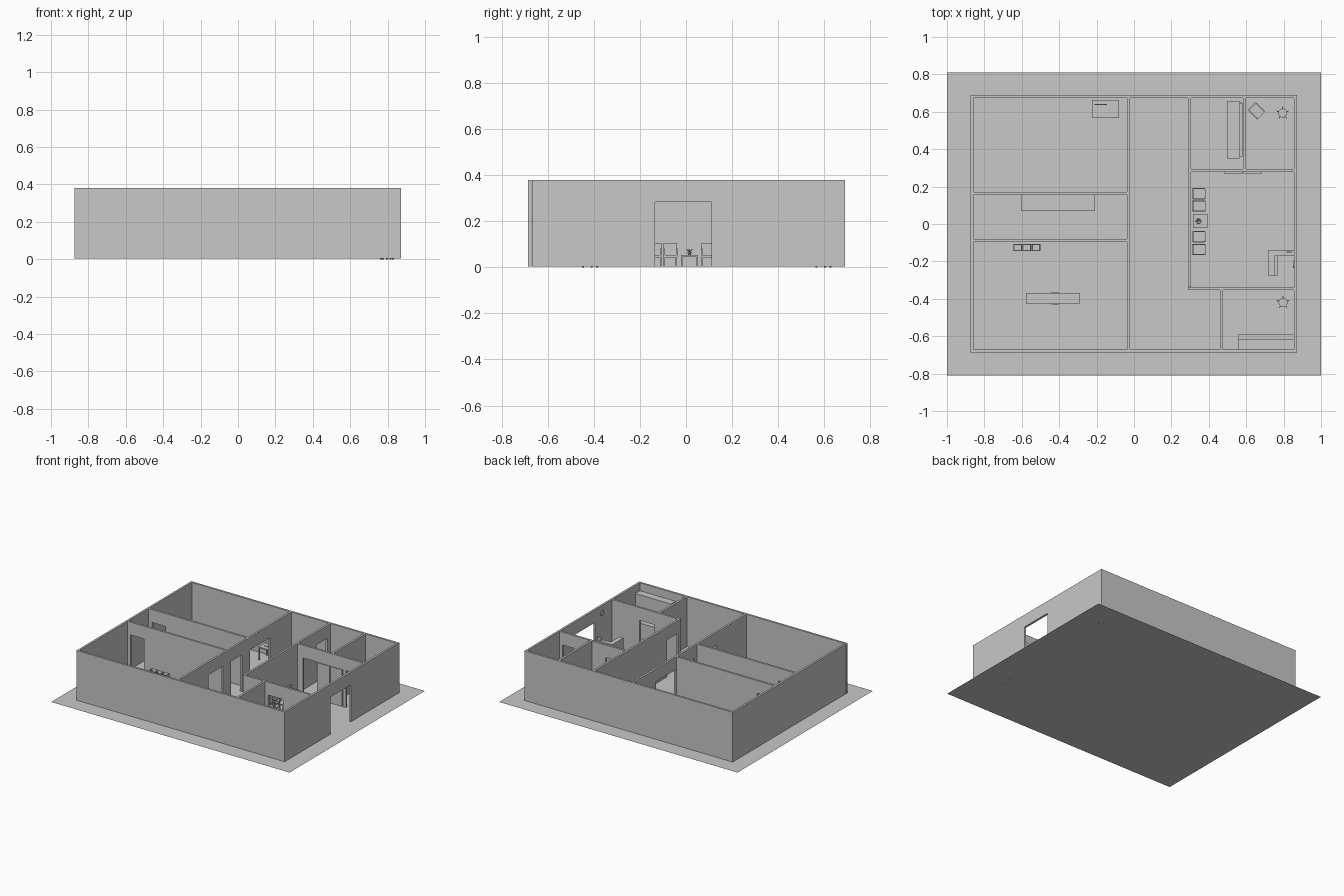
import bpy, bmesh, math
from mathutils import Matrix, Vector

cube = bpy.data.objects.get("Cube")
if cube:
    bpy.data.objects.remove(cube, do_unlink=True)

grey = bpy.data.materials.new("plain_grey")
grey.use_nodes = True
grey.diffuse_color = (0.58, 0.58, 0.58, 1)
grey.node_tree.nodes["Principled BSDF"].inputs["Base Color"].default_value = grey.diffuse_color

FLOOR, TOP, DOOR, T = 0.003, 0.38, 0.283, 0.0155


def box(bm, x0, x1, y0, y1, z0, z1):
    m = Matrix.Translation(((x0 + x1) / 2, (y0 + y1) / 2, (z0 + z1) / 2))
    m = m @ Matrix.Diagonal((x1 - x0, y1 - y0, z1 - z0, 1))
    bmesh.ops.create_cube(bm, size=1, matrix=m)


def cyl(bm, x, y, z0, z1, r, r2=None, n=16):
    bmesh.ops.create_cone(bm, cap_ends=True, segments=n, radius1=r,
                          radius2=r if r2 is None else r2, depth=z1 - z0,
                          matrix=Matrix.Translation((x, y, (z0 + z1) / 2)))


def legs(bm, x0, x1, y0, y1, z1, w=0.006):
    for x in (x0, x1 - w):
        for y in (y0, y1 - w):
            box(bm, x, x + w, y, y + w, FLOOR, z1)


def finish(name, bm, loc=(0, 0, 0), turn=0):
    me = bpy.data.meshes.new(name)
    bm.to_mesh(me)
    bm.free()
    me.materials.append(grey)
    ob = bpy.data.objects.new(name, me)
    ob.location = loc
    ob.rotation_euler.z = turn
    bpy.context.collection.objects.link(ob)
    return ob


def wall(name, along, pos, a, b, doors=()):
    """Straight wall from a to b, with lintels over its door openings."""
    bm = bmesh.new()

    def piece(s, e, z0):
        if along == "x":
            box(bm, s, e, pos - T / 2, pos + T / 2, z0, TOP)
        else:
            box(bm, pos - T / 2, pos + T / 2, s, e, z0, TOP)

    start = a
    for d0, d1 in doors:
        piece(start, d0, FLOOR)
        piece(d0, d1, DOOR)
        start = d1
    piece(start, b, FLOOR)
    finish(name, bm)


# Ground sheet
bm = bmesh.new()
bmesh.ops.create_grid(bm, x_segments=1, y_segments=1, size=1,
                      matrix=Matrix.Translation((0, 0, FLOOR)) @ Matrix.Diagonal((1, 0.81, 1, 1)))
finish("ground", bm)

# Outer walls
wall("front_wall", "x", -0.678, -0.875, 0.872)
wall("back_wall", "x", 0.682, -0.875, 0.872)
wall("left_side_wall", "y", -0.867, -0.67, 0.674)
wall("entrance_wall", "y", 0.864, -0.67, 0.674, [(-0.135, 0.11)])

# Partitions
wall("corridor_wall_west", "y", -0.03, -0.67, 0.674,
     [(-0.32, -0.15), (-0.05, 0.08), (0.175, 0.415)])
wall("corridor_wall_east", "y", 0.297, -0.338, 0.674, [(-0.315, -0.185), (0.505, 0.635)])
wall("west_partition_back", "x", 0.163, -0.86, -0.038, [(-0.83, -0.715)])
wall("west_partition_front", "x", -0.088, -0.86, -0.038, [(-0.835, -0.72)])
wall("east_partition_back", "x", 0.285, 0.305, 0.857, [(0.35, 0.47), (0.71, 0.83)])
wall("east_partition_front", "x", -0.346, 0.29, 0.857, [(0.5, 0.625)])
wall("east_room_divider", "y", 0.591, 0.293, 0.674)
wall("kitchen_side_wall", "y", 0.468, -0.67, -0.354)

# Sliding door leaves parked on the partition
bm = bmesh.new()
for x in (0.48, 0.585):
    box(bm, x, x + 0.1, 0.27, 0.277, FLOOR + 0.004, DOOR)
finish("sliding_doors", bm)

# Waiting chairs, facing +x
def armchair(name, loc, turn=0):
    bm = bmesh.new()
    legs(bm, -0.033, 0.035, -0.029, 0.029, 0.045)
    box(bm, -0.033, 0.035, -0.024, 0.024, 0.042, 0.054)
    box(bm, -0.038, -0.029, -0.029, 0.029, 0.054, 0.105)
    for y in (-0.03, 0.024):
        box(bm, -0.03, 0.03, y, y + 0.006, 0.075, 0.081)
        box(bm, 0.024, 0.03, y, y + 0.006, 0.045, 0.075)
    finish(name, bm, loc, turn)


for i, y in enumerate((0.162, 0.096, -0.068, -0.136)):
    armchair(f"waiting_chair_{i + 1}", (0.348, y, 0))
armchair("office_chair", (0.655, 0.605, 0), math.radians(-45))

# Side table with a plant
bm = bmesh.new()
box(bm, 0.315, 0.393, -0.022, 0.053, 0.047, 0.054)
legs(bm, 0.318, 0.39, -0.019, 0.05, 0.047)
finish("side_table", bm)
bm = bmesh.new()
cyl(bm, 0.345, 0.015, 0.054, 0.066, 0.006, 0.009, 10)
for i in range(6):
    a = i * math.tau / 6
    c, s = math.cos(a), math.sin(a)
    vs = [bm.verts.new(Vector((0.345 + c * r - s * w, 0.015 + s * r + c * w, z)))
          for r, w, z in ((0, 0, 0.065), (0.01, 0.005, 0.075), (0.018, 0, 0.08), (0.01, -0.005, 0.075))]
    bm.faces.new(vs)
finish("plant", bm)

# Swivel stools with five-spoke bases
for name, x, y in (("stool_back", 0.795, 0.593), ("stool_front", 0.797, -0.42)):
    bm = bmesh.new()
    cyl(bm, 0, 0, 0.07, 0.083, 0.024)
    cyl(bm, 0, 0, 0.012, 0.07, 0.004, n=8)
    for i in range(5):
        a = math.radians(90 + 72 * i)
        m = Matrix.Rotation(a, 4, "Z") @ Matrix.Translation((0.018, 0, 0.011))
        bmesh.ops.create_cube(bm, size=1, matrix=m @ Matrix.Diagonal((0.036, 0.005, 0.006, 1)))
        cyl(bm, 0.034 * math.cos(a), 0.034 * math.sin(a), 0, 0.01, 0.004, n=8)
    finish(name, bm, (x, y, 0))

# Reception desk: raised counter, lower worktop, computer
bm = bmesh.new()
box(bm, 0.717, 0.752, -0.275, -0.14, FLOOR, 0.15)
box(bm, 0.752, 0.857, -0.17, -0.14, FLOOR, 0.15)
box(bm, 0.752, 0.77, -0.275, -0.17, 0.1, 0.108)
finish("reception_desk", bm)
bm = bmesh.new()
box(bm, 0.815, 0.845, -0.162, -0.15, 0.15, 0.153)
box(bm, 0.815, 0.845, -0.152, -0.148, 0.153, 0.175)
finish("desk_screen", bm)
bm = bmesh.new()
cyl(bm, 0, 0, -0.003, 0.003, 0.02, n=20)
bmesh.ops.rotate(bm, verts=bm.verts, matrix=Matrix.Rotation(math.pi / 2, 3, "Y"))
finish("wall_clock", bm, (0.853, -0.215, 0.325))

# Kitchen units on the front wall
bm = bmesh.new()
box(bm, 0.556, 0.856, -0.67, -0.59, FLOOR, 0.12)
finish("kitchen_counter", bm)
bm = bmesh.new()
box(bm, 0.556, 0.856, -0.67, -0.615, 0.22, 0.32)
finish("kitchen_cabinet", bm)

# Counter in the middle west room
bm = bmesh.new()
box(bm, -0.604, -0.208, 0.07, 0.155, 0.105, 0.115)
for x in (-0.6, -0.406, -0.22):
    box(bm, x, x + 0.008, 0.073, 0.155, FLOOR, 0.105)
finish("work_counter", bm)

# Treatment table on a central pedestal
bm = bmesh.new()
box(bm, -0.577, -0.288, -0.424, -0.37, 0.09, 0.105)
box(bm, -0.44, -0.4, -0.43, -0.364, FLOOR, 0.09)
finish("treatment_table", bm)

# Row of three open bins
bm = bmesh.new()
for i in range(3):
    x = -0.645 + i * 0.049
    box(bm, x, x + 0.046, -0.145, -0.107, FLOOR, 0.085)
    lid = max((f for f in bm.faces if f.calc_center_median().x > x), key=lambda f: f.calc_center_median().z)
    bmesh.ops.inset_region(bm, faces=[lid], thickness=0.005, depth=0)
    bmesh.ops.translate(bm, verts=lid.verts, vec=(0, 0, -0.02))
finish("bin_row", bm)

# Desk in the large west room
bm = bmesh.new()
box(bm, -0.225, -0.08, 0.567, 0.663, 0.095, 0.103)
legs(bm, -0.225, -0.08, 0.567, 0.663, 0.095, 0.008)
box(bm, -0.212, -0.145, 0.637, 0.641, 0.105, 0.15)
box(bm, -0.2, -0.15, 0.6, 0.615, 0.103, 0.107)
finish("computer_desk", bm)

# Sofa bench along the divider
bm = bmesh.new()
box(bm, 0.497, 0.565, 0.35, 0.658, 0.045, 0.065)
box(bm, 0.565, 0.579, 0.36, 0.648, 0.045, 0.115)
legs(bm, 0.5, 0.575, 0.36, 0.65, 0.045, 0.008)
finish("bench", bm)
